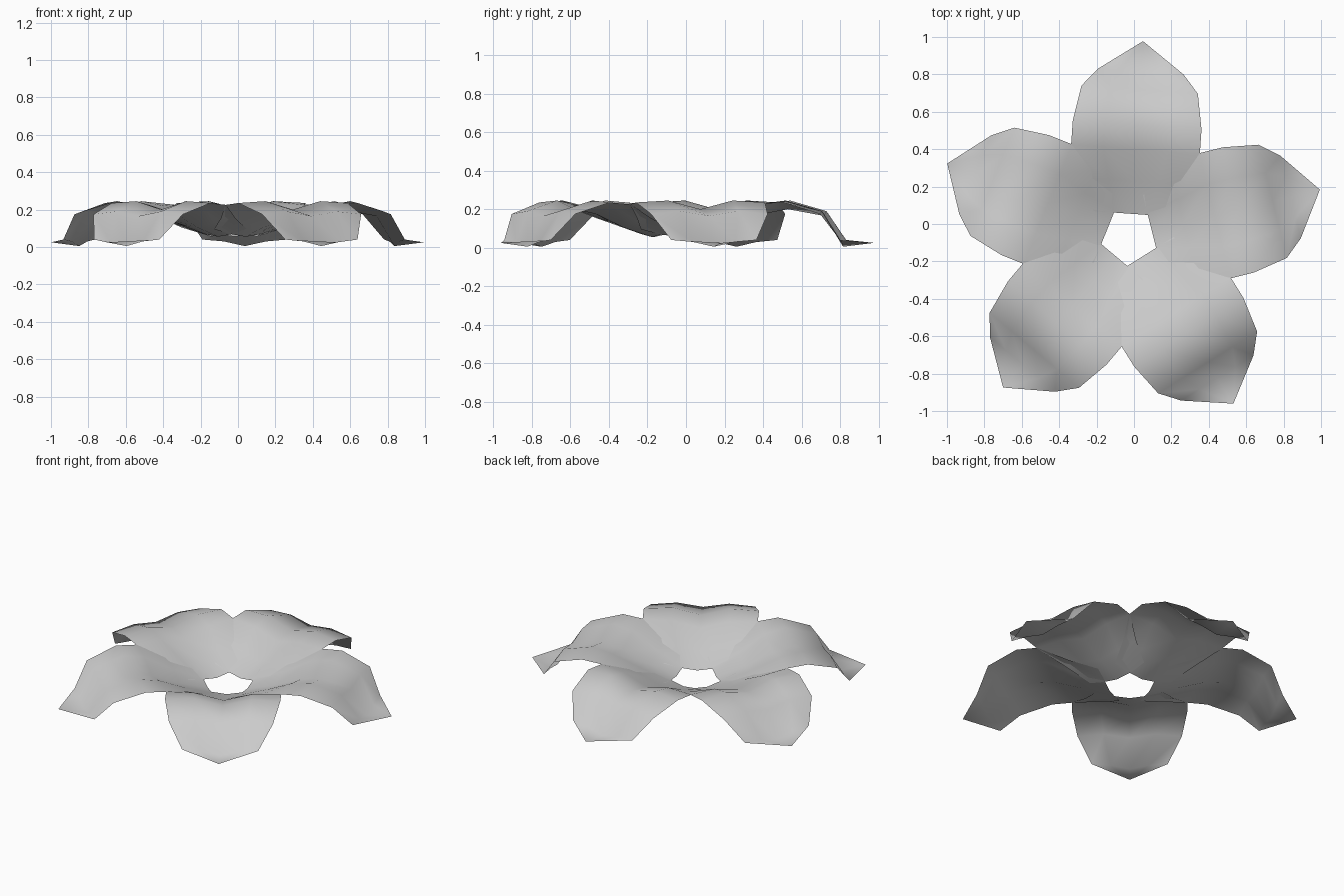
import bpy
import bmesh
import math
from mathutils import Matrix, Vector

cube = bpy.data.objects.get("Cube")
if cube:
    bpy.data.objects.remove(cube, do_unlink=True)

# One pale grey for the whole blossom
grey = bpy.data.materials.new("pale grey")
grey.use_nodes = True
colour = (0.6, 0.6, 0.6, 1)
grey.diffuse_color = colour
grey.node_tree.nodes["Principled BSDF"].inputs["Base Color"].default_value = colour

# Petal rows: distance along petal, half width, heights at centre, middle, edge
ROWS = [
    (0.125, 0.20, 0.055, 0.07, 0.095),
    (0.30, 0.265, 0.105, 0.135, 0.155),
    (0.47, 0.345, 0.175, 0.22, 0.225),
    (0.60, 0.345, 0.20, 0.245, 0.235),
    (0.79, 0.312, 0.165, 0.19, 0.175),
    (0.888, 0.228, 0.005, 0.03, 0.04),
]
TIP = (1.05, 0, 0.025)
CENTRE = Vector((-0.025, -0.07, 0))
COLUMNS = (-1, -0.5, 0, 0.5, 1)


def make_petal(name, angle):
    """Grooved, arched petal sheet closed by a fan to its pointed tip."""
    bm = bmesh.new()
    grid = []
    for along, half, centre_z, middle_z, edge_z in ROWS:
        heights = (edge_z, middle_z, centre_z, middle_z, edge_z)
        grid.append([bm.verts.new((along, half * c, z))
                     for c, z in zip(COLUMNS, heights)])
    for inner, outer in zip(grid, grid[1:]):
        for i in range(len(COLUMNS) - 1):
            bm.faces.new((inner[i], outer[i], outer[i + 1], inner[i + 1]))
    tip = bm.verts.new(TIP)
    for a, b in zip(grid[-1], grid[-1][1:]):
        bm.faces.new((a, tip, b))
    bm.transform(Matrix.Translation(CENTRE) @ Matrix.Rotation(angle, 4, "Z"))
    for face in bm.faces:
        face.smooth = True
    mesh = bpy.data.meshes.new(name)
    bm.to_mesh(mesh)
    bm.free()
    mesh.materials.append(grey)
    petal = bpy.data.objects.new(name, mesh)
    bpy.context.collection.objects.link(petal)


# Five overlapping petals around the open centre
NAMES = ("back", "left", "front_left", "front_right", "right")
for i, side in enumerate(NAMES):
    make_petal(side + "_petal", math.radians(86 - 72 * i))
